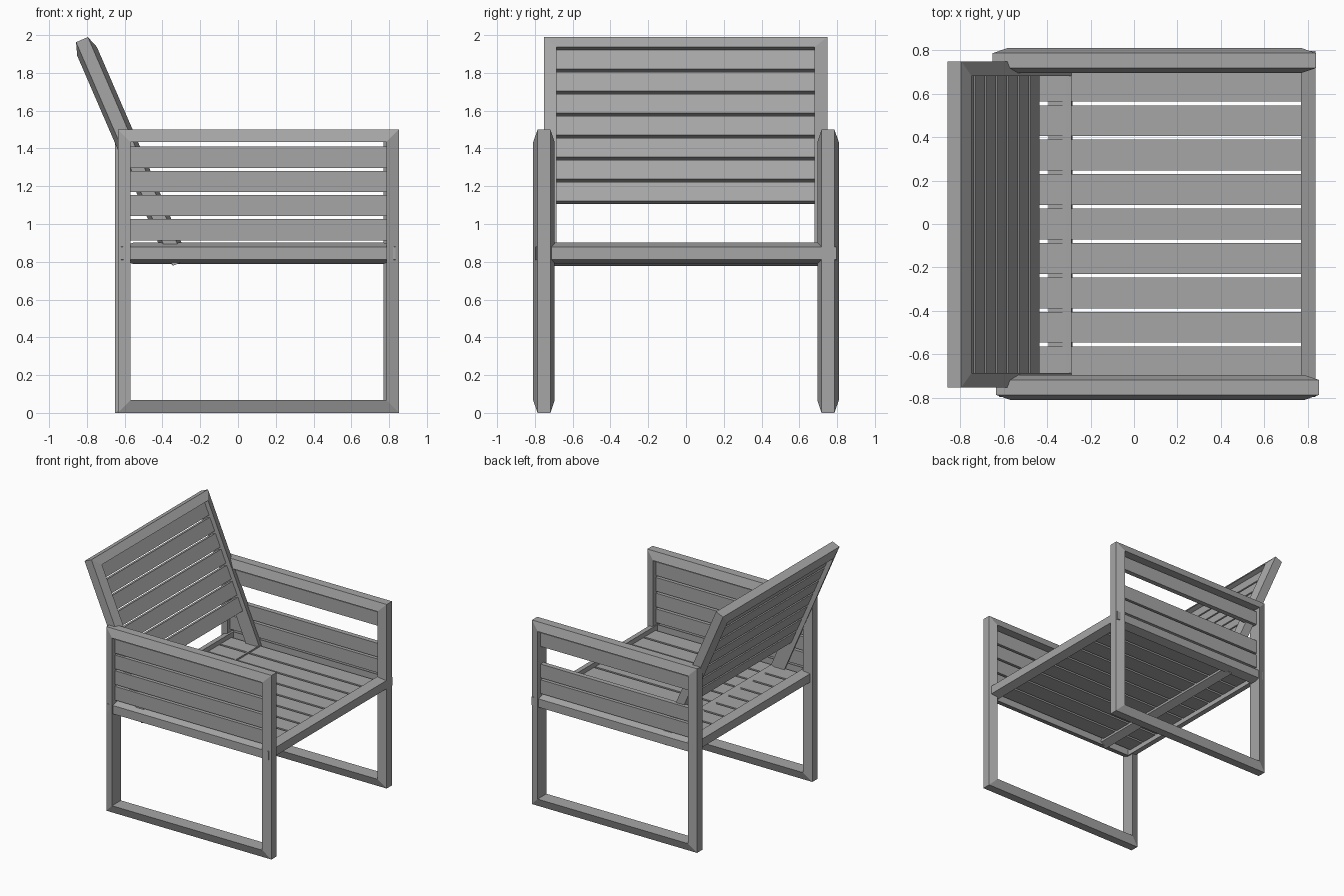
import bpy, bmesh, math
from mathutils import Matrix, Vector

cube = bpy.data.objects.get("Cube")
if cube:
    bpy.data.objects.remove(cube, do_unlink=True)

grey = bpy.data.materials.new("warm_grey")
grey.use_nodes = True
colour = (0.38, 0.38, 0.38, 1)
grey.diffuse_color = colour
grey.node_tree.nodes["Principled BSDF"].inputs["Base Color"].default_value = colour

RAIL = 0.067      # rail width in the plane of a frame
THIN = 0.034      # half thickness at the outer edge
THICK = 0.057     # half thickness at the inner edge
SLAT = 0.02       # half thickness of a slat


def finish(name, bm, matrix):
    bmesh.ops.recalc_face_normals(bm, faces=bm.faces)
    mesh = bpy.data.meshes.new(name)
    bm.to_mesh(mesh)
    bm.free()
    mesh.materials.append(grey)
    obj = bpy.data.objects.new(name, mesh)
    obj.matrix_world = matrix
    bpy.context.collection.objects.link(obj)
    return obj


def plane(centre, u, v):
    """Placement whose local x and y run along u and v."""
    u, v = Vector(u), Vector(v)
    m = Matrix((u, v, u.cross(v))).transposed().to_4x4()
    m.translation = centre
    return m


def mitred_frame(name, width, height, matrix):
    """Rectangular frame with mitred rails that taper towards the outside."""
    bm = bmesh.new()
    section = [(0, -THIN), (0, THIN), (RAIL, THICK), (RAIL, -THICK)]
    corners = [(-1, -1), (1, -1), (1, 1), (-1, 1)]
    rings = [[bm.verts.new((sx * (width / 2 - inset), sy * (height / 2 - inset), w))
              for inset, w in section] for sx, sy in corners]
    for i in range(4):
        a, b = rings[i], rings[(i + 1) % 4]
        for j in range(4):
            k = (j + 1) % 4
            bm.faces.new((a[j], b[j], b[k], a[k]))
    return finish(name, bm, matrix)


def slat(name, u0, u1, v0, v1, matrix):
    """Flat board lying in the middle of a frame."""
    bm = bmesh.new()
    bmesh.ops.create_cube(bm, size=1)
    bmesh.ops.scale(bm, vec=(u1 - u0, v1 - v0, 2 * SLAT), verts=bm.verts)
    bmesh.ops.translate(bm, vec=((u0 + u1) / 2, (v0 + v1) / 2, 0), verts=bm.verts)
    return finish(name, bm, matrix)


# Side frames with arm slats; the left one lacks its second slat
LENGTH, HEIGHT = 1.488, 1.5
for side, y, x, rows in (("right", -0.752, 0.108, (0, 1, 2, 3)),
                         ("left", 0.752, 0.094, (0, 2, 3))):
    place = plane((x, y, HEIGHT / 2), (1, 0, 0), (0, 0, 1))
    mitred_frame(side + "_side_frame", LENGTH, HEIGHT, place)
    half = LENGTH / 2 - RAIL
    for row in rows:
        top = 1.409 - 0.1277 * row - HEIGHT / 2
        slat(f"{side}_arm_slat_{row + 1}", -half, half, top - 0.112, top, place)

# Seat frame with slats running front to back
SEAT_LENGTH, SEAT_WIDTH = 1.455, 1.594
place = plane((0.1075, 0, 0.845), (1, 0, 0), (0, 1, 0))
mitred_frame("seat_frame", SEAT_LENGTH, SEAT_WIDTH, place)
half = SEAT_LENGTH / 2 - RAIL
for i in range(9):
    mid = (i - 4) * 0.1586
    slat(f"seat_slat_{i + 1}", -half, half, mid - 0.0705, mid + 0.0705, place)

# Reclined backrest frame passing down through the seat
tilt = math.radians(23.4)
down = Vector((math.sin(tilt), 0, -math.cos(tilt)))
BACK_WIDTH, BACK_LENGTH = 1.5, 1.29
centre = Vector((-0.826, -0.002, 1.976)) + down * BACK_LENGTH / 2
place = plane(centre, (0, 1, 0), down)
mitred_frame("backrest_frame", BACK_WIDTH, BACK_LENGTH, place)
half = BACK_WIDTH / 2 - RAIL
for i in range(7):
    start = RAIL + 0.1273 * i - BACK_LENGTH / 2
    slat(f"backrest_slat_{i + 1}", -half, half, start, start + 0.11, place)
